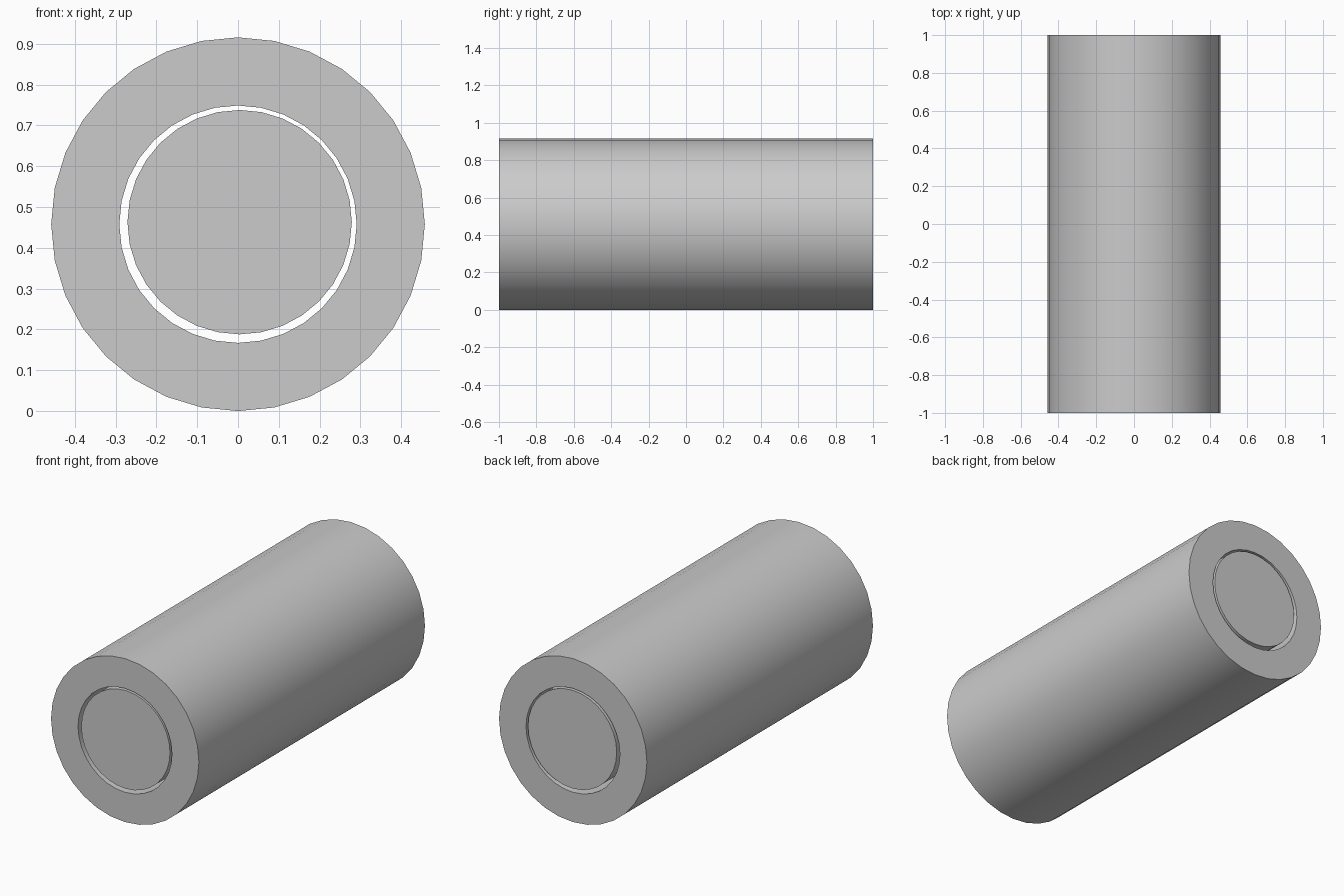
import bpy, bmesh, math

if "Cube" in bpy.data.objects:
    bpy.data.objects.remove(bpy.data.objects["Cube"], do_unlink=True)

SIDES = 32
grey = bpy.data.materials.new("plain grey")
grey.use_nodes = True
colour = (0.6, 0.6, 0.6, 1)
grey.diffuse_color = colour
grey.node_tree.nodes["Principled BSDF"].inputs["Base Color"].default_value = colour


def ring(bm, radius, y):
    """Circle of vertices around the y axis."""
    steps = [2 * math.pi * i / SIDES for i in range(SIDES)]
    return [bm.verts.new((radius * math.sin(a), y, radius * math.cos(a))) for a in steps]


def bridge(bm, a, b):
    for i in range(SIDES):
        j = (i + 1) % SIDES
        bm.faces.new((a[i], a[j], b[j], b[i]))


def finish(bm, name, x, z):
    bmesh.ops.recalc_face_normals(bm, faces=bm.faces)
    mesh = bpy.data.meshes.new(name)
    bm.to_mesh(mesh)
    bm.free()
    mesh.materials.append(grey)
    obj = bpy.data.objects.new(name, mesh)
    obj.location = (x, 0, z)
    bpy.context.collection.objects.link(obj)
    bpy.ops.object.select_all(action="DESELECT")
    obj.select_set(True)
    bpy.context.view_layer.objects.active = obj
    bpy.ops.object.shade_smooth_by_angle(angle=math.radians(30))


# Thick tube, open right through
bm = bmesh.new()
loops = [ring(bm, r, y) for r, y in ((0.458, -1), (0.458, 1), (0.291, 1), (0.291, -1))]
for i in range(4):
    bridge(bm, loops[i], loops[(i + 1) % 4])
finish(bm, "outer_tube", 0, 0.458)

# Solid rod lying loosely inside, slightly off centre
bm = bmesh.new()
front, back = ring(bm, 0.275, -1), ring(bm, 0.275, 1)
bridge(bm, front, back)
bm.faces.new(front)
bm.faces.new(back)
finish(bm, "inner_rod", 0.004, 0.463)
